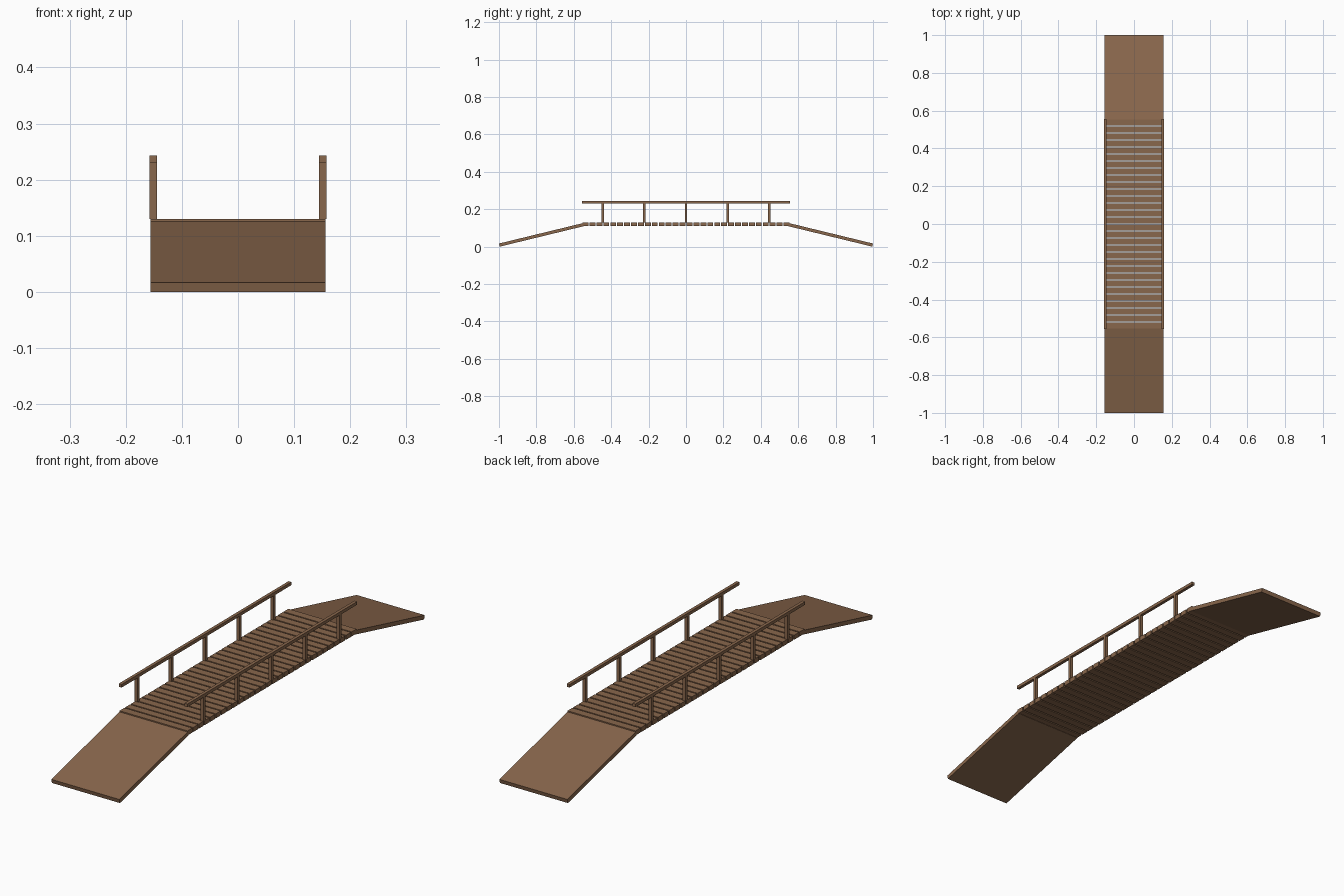
import bpy
from math import atan2, hypot, sin, cos

if "Cube" in bpy.data.objects:
    bpy.data.objects.remove(bpy.data.objects["Cube"])

wood = bpy.data.materials.new("wood")
wood.diffuse_color = (0.25, 0.135, 0.072, 1)
wood.use_nodes = True
wood.node_tree.nodes["Principled BSDF"].inputs["Base Color"].default_value = wood.diffuse_color

WIDTH = 0.312        # walkway width
SPAN = 1.112         # length of the level deck
DECK_TOP = 0.13
PLANK_T = 0.019
RAMP_T = 0.017
RAIL = 0.013         # rail and post section
RAIL_TOP = 0.243
PLANKS, POSTS = 30, 5


def box(name, size, loc, rot_x=0.0):
    bpy.ops.mesh.primitive_cube_add(size=1, location=loc, rotation=(rot_x, 0, 0))
    ob = bpy.context.object
    ob.name = name
    ob.scale = size
    bpy.ops.object.transform_apply(location=False, rotation=False, scale=True)
    ob.data.materials.append(wood)
    return ob


# deck planks with open gaps
step = SPAN / PLANKS
for i in range(PLANKS):
    y = -SPAN / 2 + (i + 0.5) * step
    box(f"deck_plank_{i + 1}", (WIDTH, step * 0.85, PLANK_T),
        (0, y, DECK_TOP - PLANK_T / 2))

# sloping ramps, given by the two ends of their upper surface
y0, z0, y1, z1 = -1.0, 0.0165, -0.55, 0.126
angle = atan2(z1 - z0, y1 - y0)
cy = (y0 + y1) / 2 + sin(angle) * RAMP_T / 2
cz = (z0 + z1) / 2 - cos(angle) * RAMP_T / 2
for name, s in (("front_ramp", 1), ("back_ramp", -1)):
    box(name, (WIDTH, hypot(y1 - y0, z1 - z0), RAMP_T), (0, s * cy, cz), s * angle)

# handrails and posts on both sides
post_h = RAIL_TOP - RAIL - DECK_TOP
for side, s in (("left", -1), ("right", 1)):
    x = s * 0.151
    box(f"{side}_handrail", (RAIL, SPAN, RAIL), (x, 0, RAIL_TOP - RAIL / 2))
    for i in range(POSTS):
        y = -SPAN / 2 + (i + 0.5) * SPAN / POSTS
        box(f"{side}_post_{i + 1}", (RAIL, RAIL, post_h),
            (x, y, DECK_TOP + post_h / 2))
